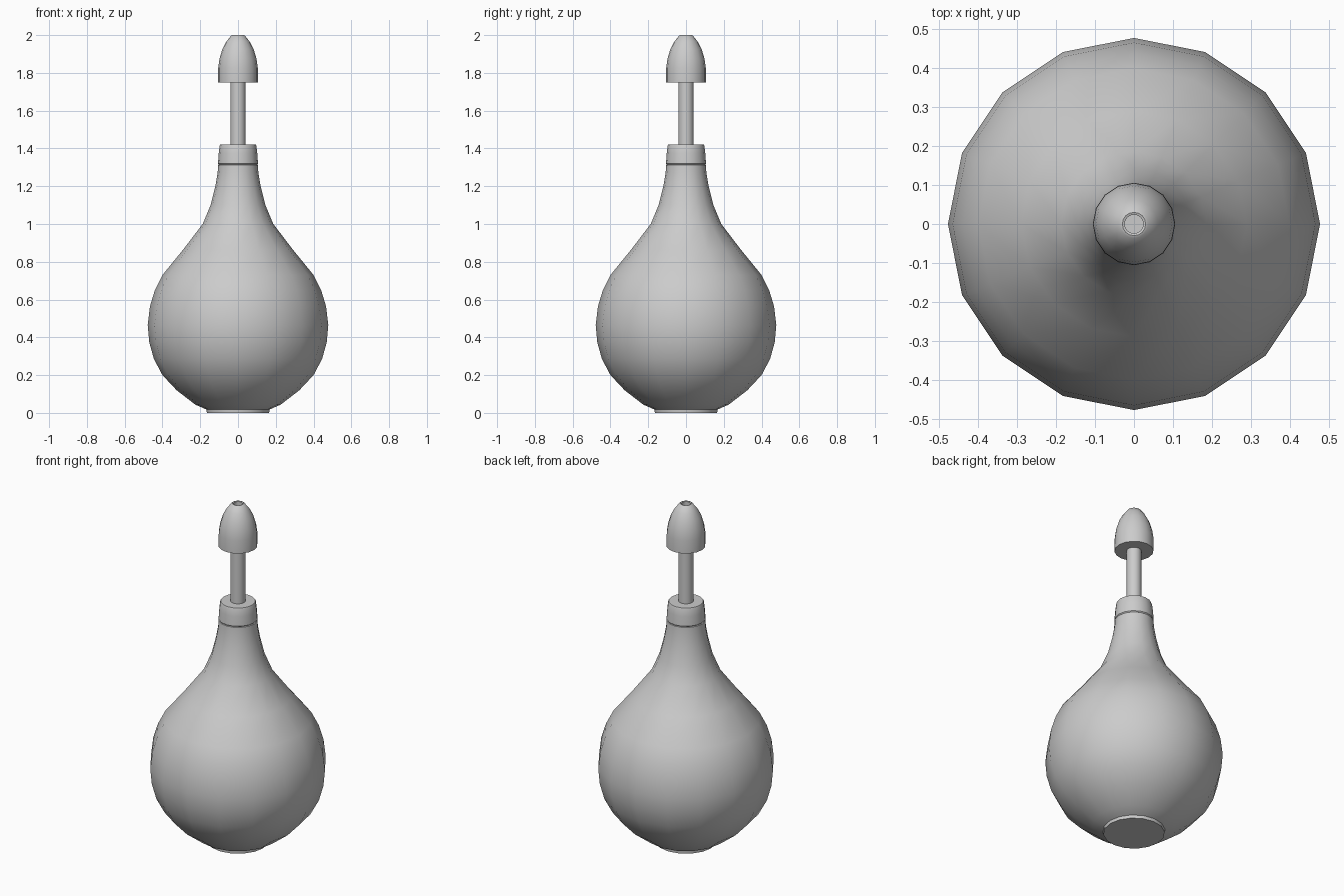
import bpy, bmesh, math

if "Cube" in bpy.data.objects:
    bpy.data.objects.remove(bpy.data.objects["Cube"])

SIDES = 16


def lathe(name, profile, angle=35):
    """Spin an (r, z) profile around z; r = 0 ends become poles, others are capped."""
    bm = bmesh.new()
    rings = []
    for r, z in profile:
        rings.append([bm.verts.new((r * math.cos(2 * math.pi * i / SIDES),
                                    r * math.sin(2 * math.pi * i / SIDES), z))
                      for i in range(SIDES)])
    for a, b in zip(rings, rings[1:]):
        for i in range(SIDES):
            j = (i + 1) % SIDES
            bm.faces.new((a[i], a[j], b[j], b[i]))
    bm.faces.new(rings[0][::-1])
    bm.faces.new(rings[-1])
    bmesh.ops.recalc_face_normals(bm, faces=bm.faces)
    mesh = bpy.data.meshes.new(name)
    bm.to_mesh(mesh)
    bm.free()
    ob = bpy.data.objects.new(name, mesh)
    bpy.context.collection.objects.link(ob)
    bpy.ops.object.select_all(action='DESELECT')
    ob.select_set(True)
    bpy.context.view_layer.objects.active = ob
    bpy.ops.object.shade_smooth_by_angle(angle=math.radians(angle))
    return ob


# Squeeze bulb with small flat foot and tapering neck
lathe("bulb", [(0.165, 0), (0.167, 0.018), (0.225, 0.043), (0.325, 0.12),
               (0.40, 0.20), (0.445, 0.285), (0.47, 0.375), (0.478, 0.465),
               (0.466, 0.565), (0.44, 0.65), (0.40, 0.73), (0.29, 0.865),
               (0.187, 1.0), (0.145, 1.10), (0.12, 1.20), (0.108, 1.27),
               (0.105, 1.312), (0.10, 1.315)])

# Collar around the neck opening
lathe("collar", [(0.10, 1.313), (0.106, 1.32), (0.102, 1.375),
                 (0.097, 1.415), (0.094, 1.422)])

# Thin tube
lathe("tube", [(0.04, 1.40), (0.04, 1.77)])

# Bullet-shaped nozzle with a small outlet recess
lathe("nozzle", [(0.105, 1.75), (0.105, 1.825), (0.098, 1.875), (0.083, 1.925),
                 (0.062, 1.965), (0.036, 1.998), (0.030, 2.0), (0.024, 1.998),
                 (0.024, 1.975)])
